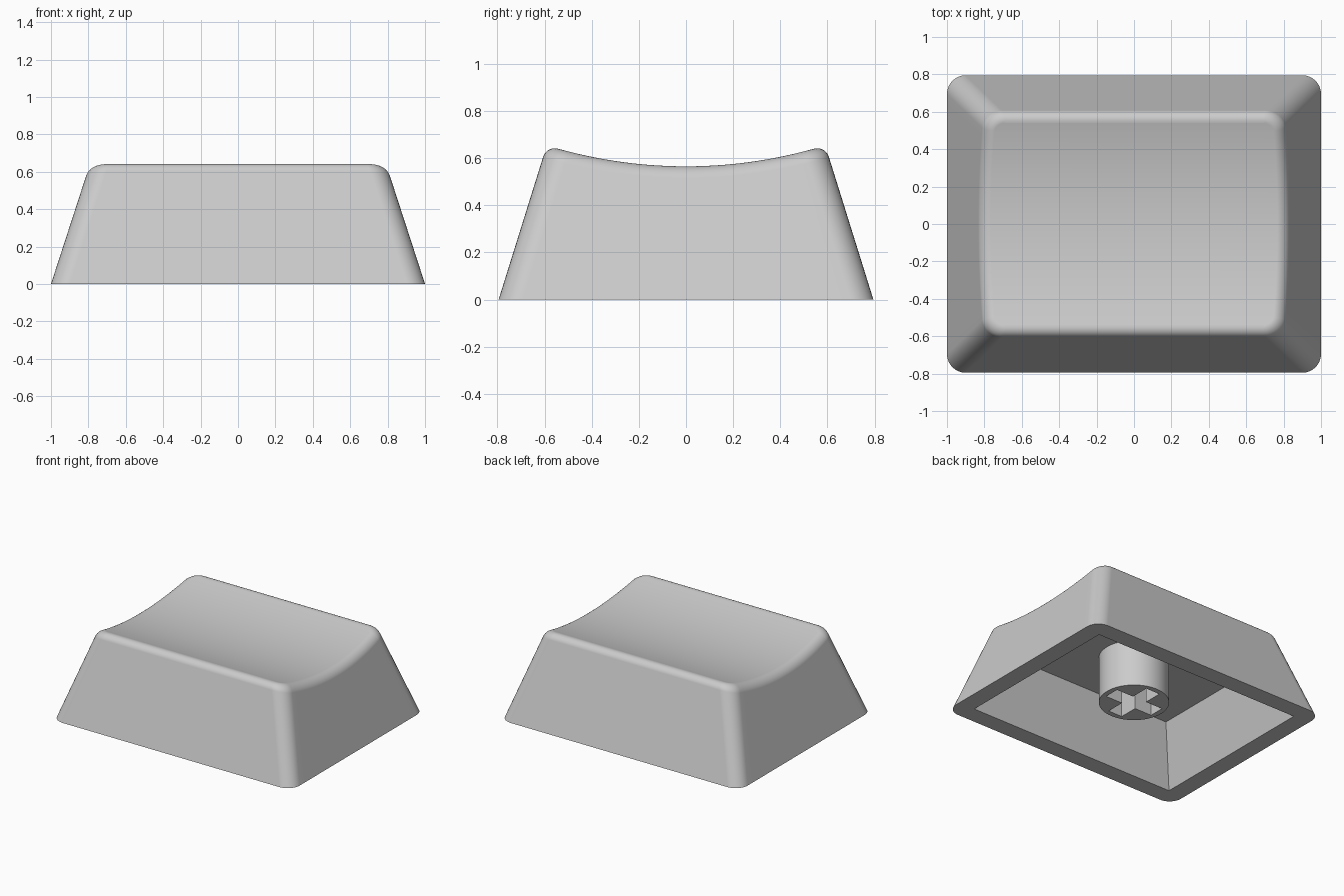
import bpy, bmesh, math

if "Cube" in bpy.data.objects:
    bpy.data.objects.remove(bpy.data.objects["Cube"])

CORNER = 0.10      # radius of the upright corners
WALL = 0.133       # wall thickness at the rim
CEILING = 0.43     # height of the hollow's ceiling
FILLET = 0.05      # size of the rounded top edge

grey = bpy.data.materials.new("light_grey")
grey.diffuse_color = (0.6, 0.6, 0.6, 1)
grey.use_nodes = True
grey.node_tree.nodes["Principled BSDF"].inputs["Base Color"].default_value = grey.diffuse_color


def dish(y):
    """Height of the scooped top surface."""
    return 0.565 + 2.0 - math.sqrt(4.0 - y * y)


# Right half of the outline as (corner centre u, v, normal x, y), front to back
half = []
for i in range(9):
    a = math.radians(-90 + 90 * i / 8)
    half.append((1, -1, math.cos(a), math.sin(a)))
for i in range(1, 24):
    half.append((1, -1 + 2 * i / 24, 1, 0))
for i in range(9):
    a = math.radians(90 * i / 8)
    half.append((1, 1, math.cos(a), math.sin(a)))
outline = half + [(-u, v, -nx, ny) for u, v, nx, ny in reversed(half)]
N = len(half)


def wall_point(p, z, inset=0.0, r=CORNER):
    """Point on the tapered wall at height z, moved inwards by inset."""
    u, v, nx, ny = p
    hx = 1.0 - 0.325 * z - inset - r
    hy = 0.795 - 0.312 * z - inset - r
    return (u * hx + r * nx, v * hy + r * ny, z)


def edge_curve(p, steps=7):
    """Rounded edge from the wall over to the dished top."""
    z = 0.6
    for _ in range(12):
        z = dish(wall_point(p, z)[1])
    a = wall_point(p, z - FILLET)
    b = wall_point(p, z)
    x, y, _ = wall_point(p, z, FILLET, CORNER - FILLET)
    c = (x, y, dish(y))
    pts = []
    for k in range(steps + 1):
        t = k / steps
        w = ((1 - t) ** 2, 2 * t * (1 - t) * 0.74, t * t)
        pts.append([sum(wi * q[j] for wi, q in zip(w, (a, b, c))) / sum(w)
                    for j in range(3)])
    return pts


def finish(obj, angle):
    obj.data.materials.clear()
    obj.data.materials.append(grey)
    bpy.ops.object.select_all(action='DESELECT')
    obj.select_set(True)
    bpy.context.view_layer.objects.active = obj
    bpy.ops.object.shade_smooth_by_angle(angle=math.radians(angle))


# Cap shell: ceiling, inner wall, rim, outer wall, rounded edge, dished top
rings = [[wall_point(p, CEILING, WALL, 0) for p in outline],
         [wall_point(p, 0, WALL, 0) for p in outline],
         [wall_point(p, 0) for p in outline]]
rings += [list(r) for r in zip(*[edge_curve(p) for p in outline])]

bm = bmesh.new()
loops = [[bm.verts.new(co) for co in ring] for ring in rings]
for lower, upper in zip(loops, loops[1:]):
    for i in range(2 * N):
        j = (i + 1) % (2 * N)
        bm.faces.new((lower[i], lower[j], upper[j], upper[i]))
for loop in (loops[0], loops[-1]):
    for i in range(N - 1):
        bm.faces.new((loop[i], loop[i + 1], loop[2 * N - 2 - i], loop[2 * N - 1 - i]))
bmesh.ops.remove_doubles(bm, verts=bm.verts, dist=1e-5)
bmesh.ops.recalc_face_normals(bm, faces=bm.faces)
mesh = bpy.data.meshes.new("cap_shell")
bm.to_mesh(mesh)
bm.free()
shell = bpy.data.objects.new("cap_shell", mesh)
bpy.context.collection.objects.link(shell)
finish(shell, 35)
weighted = shell.modifiers.new("weighted_normals", 'WEIGHTED_NORMAL')
weighted.keep_sharp = True

# Stem: round post with a cross-shaped socket
L, W = 0.20, 0.058
quarter = [(L, -W), (L, W), (W, W)]
cross = []
for k in range(4):
    c, s = round(math.cos(k * math.pi / 2)), round(math.sin(k * math.pi / 2))
    cross += [(c * x - s * y, s * x + c * y) for x, y in quarter]
circle = [(0.24 * math.cos(k * math.pi / 32), 0.24 * math.sin(k * math.pi / 32))
          for k in range(64)]

bottom, top = 0.08, CEILING + 0.03
curve = bpy.data.curves.new("stem", 'CURVE')
curve.dimensions = '2D'
curve.fill_mode = 'BOTH'
curve.extrude = (top - bottom) / 2
for pts in (circle, cross):
    spline = curve.splines.new('POLY')
    spline.points.add(len(pts) - 1)
    for q, (x, y) in zip(spline.points, pts):
        q.co = (x, y, 0, 1)
    spline.use_cyclic_u = True
stem = bpy.data.objects.new("stem", curve)
stem.location.z = (top + bottom) / 2
bpy.context.collection.objects.link(stem)
bpy.ops.object.select_all(action='DESELECT')
stem.select_set(True)
bpy.context.view_layer.objects.active = stem
bpy.ops.object.convert(target='MESH')
stem = bpy.context.view_layer.objects.active
bm = bmesh.new()
bm.from_mesh(stem.data)
bmesh.ops.remove_doubles(bm, verts=bm.verts, dist=1e-5)
bmesh.ops.recalc_face_normals(bm, faces=bm.faces)
bm.to_mesh(stem.data)
bm.free()
finish(stem, 30)
